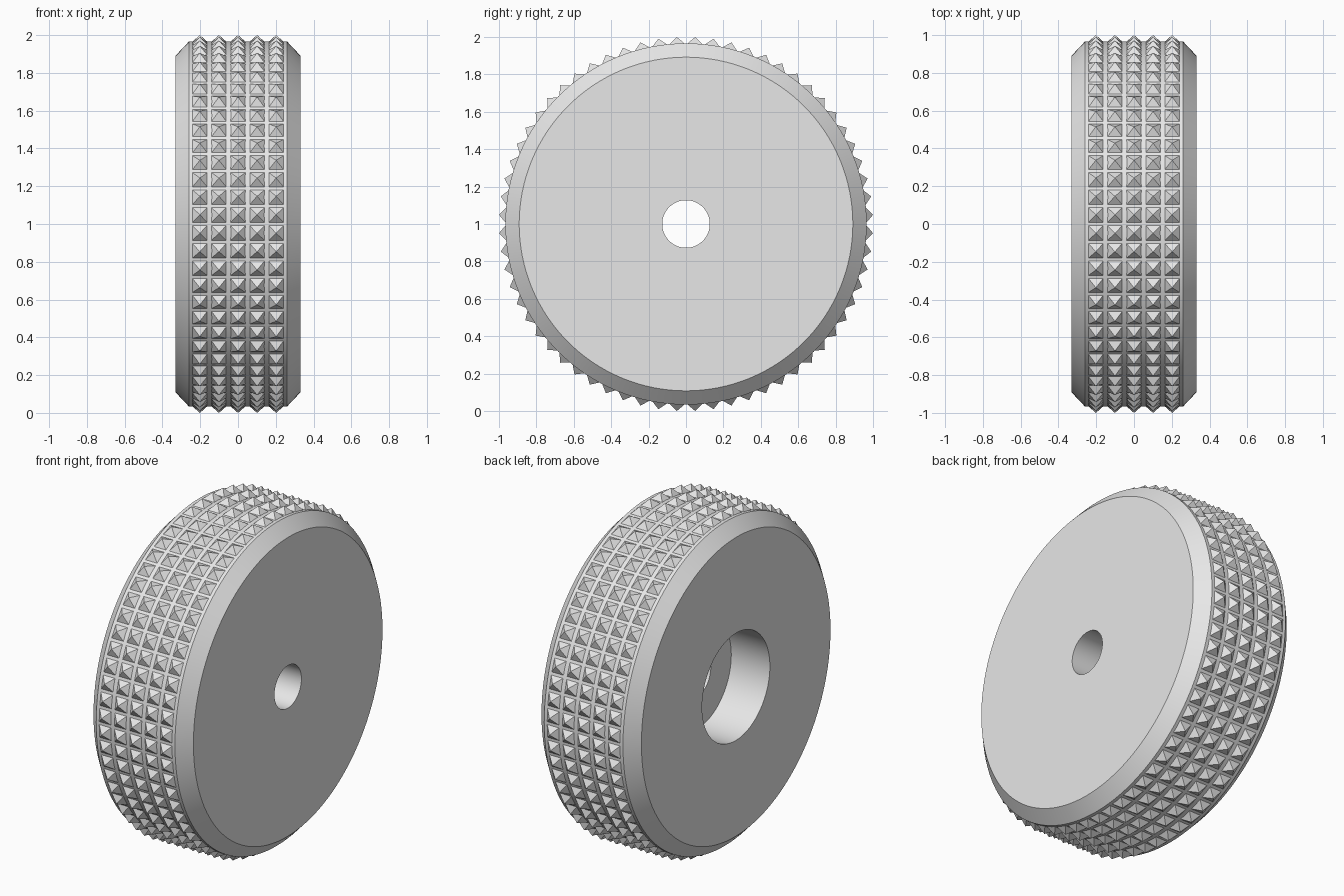
import bpy, bmesh, math
from mathutils import Matrix, Vector

cube = bpy.data.objects.get("Cube")
if cube:
    bpy.data.objects.remove(cube, do_unlink=True)

# One plain grey for the whole wheel
grey = bpy.data.materials.new("light_grey")
grey.use_nodes = True
grey.diffuse_color = (0.8, 0.8, 0.8, 1)
grey.node_tree.nodes["Principled BSDF"].inputs["Base Color"].default_value = (0.8, 0.8, 0.8, 1)

HALF_WIDTH, CHAMFER_X = 0.33, 0.26
RADIUS, FACE_RADIUS = 0.966, 0.892
BORE, RECESS, RECESS_DEPTH = 0.127, 0.32, 0.255
ROWS, COLUMNS, PITCH = 64, 5, 0.101
TIP = 1 / math.cos(math.pi / ROWS)
BASE, BASE_HALF = 0.962, 0.042


def add_object(name, bm):
    bmesh.ops.recalc_face_normals(bm, faces=bm.faces)
    mesh = bpy.data.meshes.new(name)
    bm.to_mesh(mesh)
    bm.free()
    mesh.materials.append(grey)
    obj = bpy.data.objects.new(name, mesh)
    obj.location.z = 1
    bpy.context.collection.objects.link(obj)
    return obj


# Wheel body: closed profile (x, radius) spun around the axle
floor = -HALF_WIDTH + RECESS_DEPTH
profile = [
    (HALF_WIDTH, BORE), (HALF_WIDTH, FACE_RADIUS), (CHAMFER_X, RADIUS),
    (-CHAMFER_X, RADIUS), (-HALF_WIDTH, FACE_RADIUS), (-HALF_WIDTH, RECESS),
    (floor, RECESS), (floor, BORE),
]
bm = bmesh.new()
verts = [bm.verts.new((x, 0, r)) for x, r in profile]
edges = [bm.edges.new((v, verts[i - 1])) for i, v in enumerate(verts)]
bmesh.ops.spin(bm, geom=verts + edges, axis=(1, 0, 0), cent=(0, 0, 0),
               angle=math.tau, steps=128)
bmesh.ops.remove_doubles(bm, verts=bm.verts, dist=0.0001)
body = add_object("wheel_body", bm)
bpy.ops.object.select_all(action="DESELECT")
body.select_set(True)
bpy.context.view_layer.objects.active = body
bpy.ops.object.shade_smooth_by_angle(angle=math.radians(30))

# Tread: rings of flat-sided pyramids around the rim
bm = bmesh.new()
for row in range(ROWS):
    turn = Matrix.Rotation((row + 0.5) * math.tau / ROWS, 4, "X")
    for column in range(COLUMNS):
        x = (column - (COLUMNS - 1) / 2) * PITCH
        place = Matrix.Translation(Vector((x, 0, (TIP + BASE) / 2)))
        bmesh.ops.create_cone(bm, segments=4, radius1=BASE_HALF * math.sqrt(2),
                              radius2=0, depth=TIP - BASE, cap_ends=True,
                              matrix=turn @ place @ Matrix.Rotation(math.pi / 4, 4, "Z"))
bmesh.ops.remove_doubles(bm, verts=bm.verts, dist=0.0001)
add_object("tread_studs", bm)
